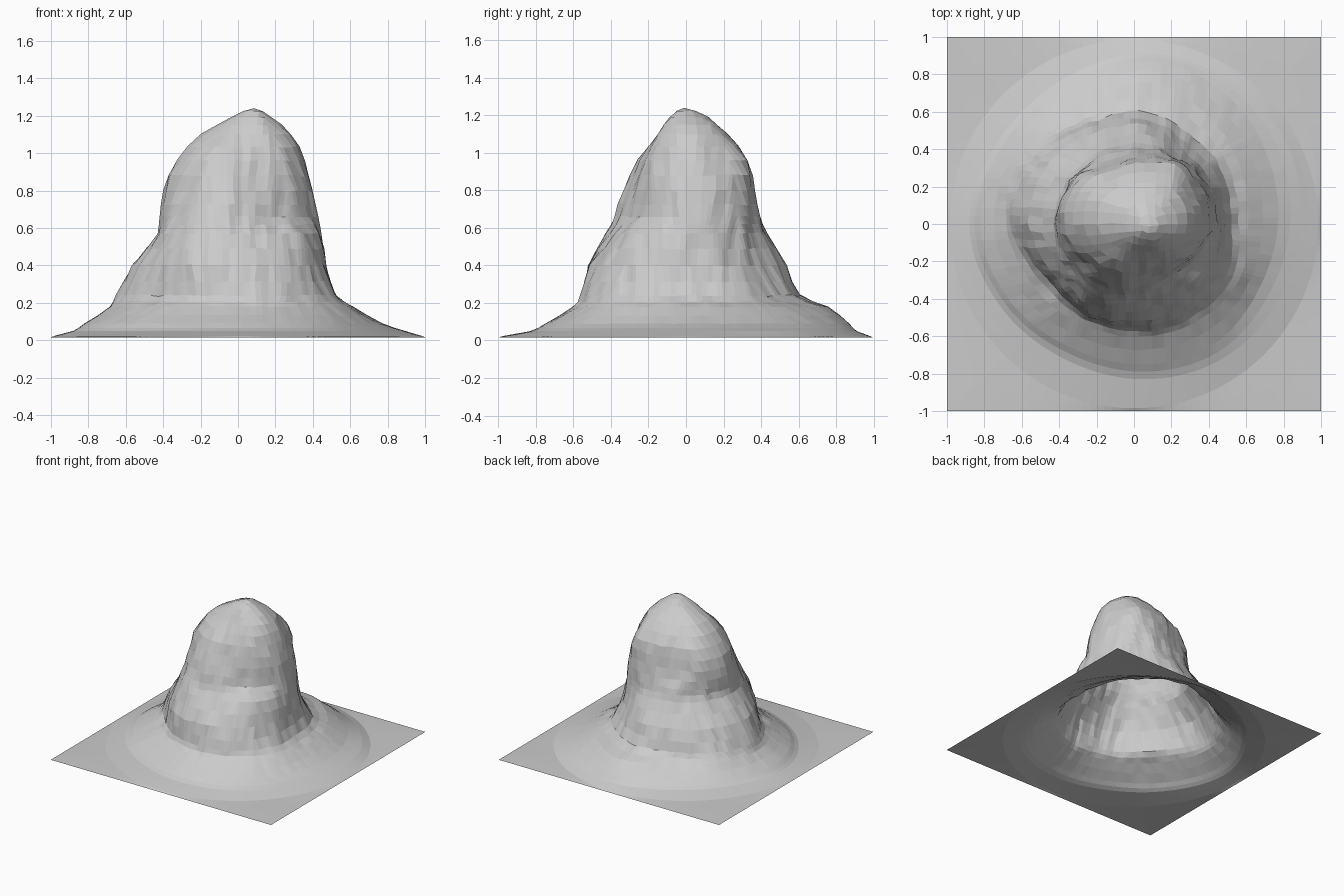
import bpy, bmesh, math
from mathutils import Vector, noise

if "Cube" in bpy.data.objects:
    bpy.data.objects.remove(bpy.data.objects["Cube"])

# Height contours: z -> radii at 0, 30, ... 330 degrees around the summit axis
CENTRE = (0.06, 0.0)
LEVELS = [
    (1.19, [.12, .12, .12, .12, .12, .11, .10, .09, .08, .08, .10, .11]),
    (1.10, [.23, .23, .23, .22, .23, .26, .26, .21, .17, .15, .17, .20]),
    (0.96, [.29, .31, .35, .33, .34, .39, .39, .34, .29, .24, .24, .27]),
    (0.80, [.34, .36, .38, .36, .37, .45, .46, .40, .37, .30, .28, .31]),
    (0.66, [.37, .38, .39, .40, .42, .46, .47, .45, .43, .35, .31, .33]),
    (0.57, [.38, .39, .40, .43, .45, .48, .49, .49, .48, .40, .39, .39]),
    (0.40, [.41, .42, .44, .53, .56, .61, .62, .56, .56, .51, .48, .44]),
    (0.24, [.46, .49, .53, .60, .62, .70, .70, .60, .58, .56, .54, .51]),
    (0.18, [.55, .59, .67, .76, .68, .75, .74, .68, .63, .60, .59, .58]),
    (0.09, [.71, .75, .82, .87, .82, .84, .88, .83, .77, .75, .74, .70]),
    (0.05, [.83, .87, .89, .91, .89, .90, .94, .89, .84, .83, .83, .82]),
]
N = len(LEVELS)
BASE = 0.015
RINGS = 26


def cubic(a, b, c, d, t):
    return b + (c - a + (2 * a - 5 * b + 4 * c - d + (3 * (b - c) + d - a) * t) * t) * (0.5 * t)


def radius(row, ang):
    k = (ang / (math.pi / 6)) % 12
    i = int(k)
    return cubic(*[row[(i + j) % 12] for j in (-1, 0, 1, 2)], k - i)


def ring_point(i, u, v):
    """Point of ring i toward the border point (u, v): summit, contours, circle, square."""
    ang = math.atan2(v, u)
    if i > N + 1:
        return Vector((u, v, BASE))
    if i == N + 1:
        return Vector((0.985 * math.cos(ang), 0.985 * math.sin(ang), 0.022))
    if i == 0:
        return Vector((0.085, -0.01, 1.24))
    if i < 0:
        return ring_point(1, -u, -v)
    z, row = LEVELS[i - 1]
    r = radius(row, ang)
    return Vector((CENTRE[0] + r * math.cos(ang), CENTRE[1] + r * math.sin(ang), z))


def terrain(u, v):
    s = max(abs(u), abs(v))
    if s == 0:
        return ring_point(0, 1, 0)
    k = s * (N + 2)
    i = min(int(k + 1e-6), N + 1)
    t = k - i
    ring = [ring_point(i + j, u / s, v / s) for j in (-1, 0, 1, 2)]
    p = ring[1].lerp(ring[2], t) if i >= N else cubic(*ring, t)
    # Rocky unevenness, fading toward the summit and the flat border
    fade = max(0.0, min(1.0, (0.8 - s) / 0.2, s / 0.2))
    bump = noise.noise_vector(Vector((p.x * 14, p.y * 14, p.z * 6)))
    p.xy += bump.xy * 0.016 * fade
    p.z += bump.z * 0.01 * fade
    return p


# Mountain: a square grid sheet wrapped over the contours
bm = bmesh.new()
bmesh.ops.create_grid(bm, x_segments=2 * RINGS, y_segments=2 * RINGS, size=1.0)
for vert in bm.verts:
    u, v = (round(c * RINGS) / RINGS for c in vert.co.xy)
    vert.co = terrain(u, v)
mesh = bpy.data.meshes.new("mountain")
bm.to_mesh(mesh)
bm.free()
bpy.context.collection.objects.link(bpy.data.objects.new("mountain", mesh))
